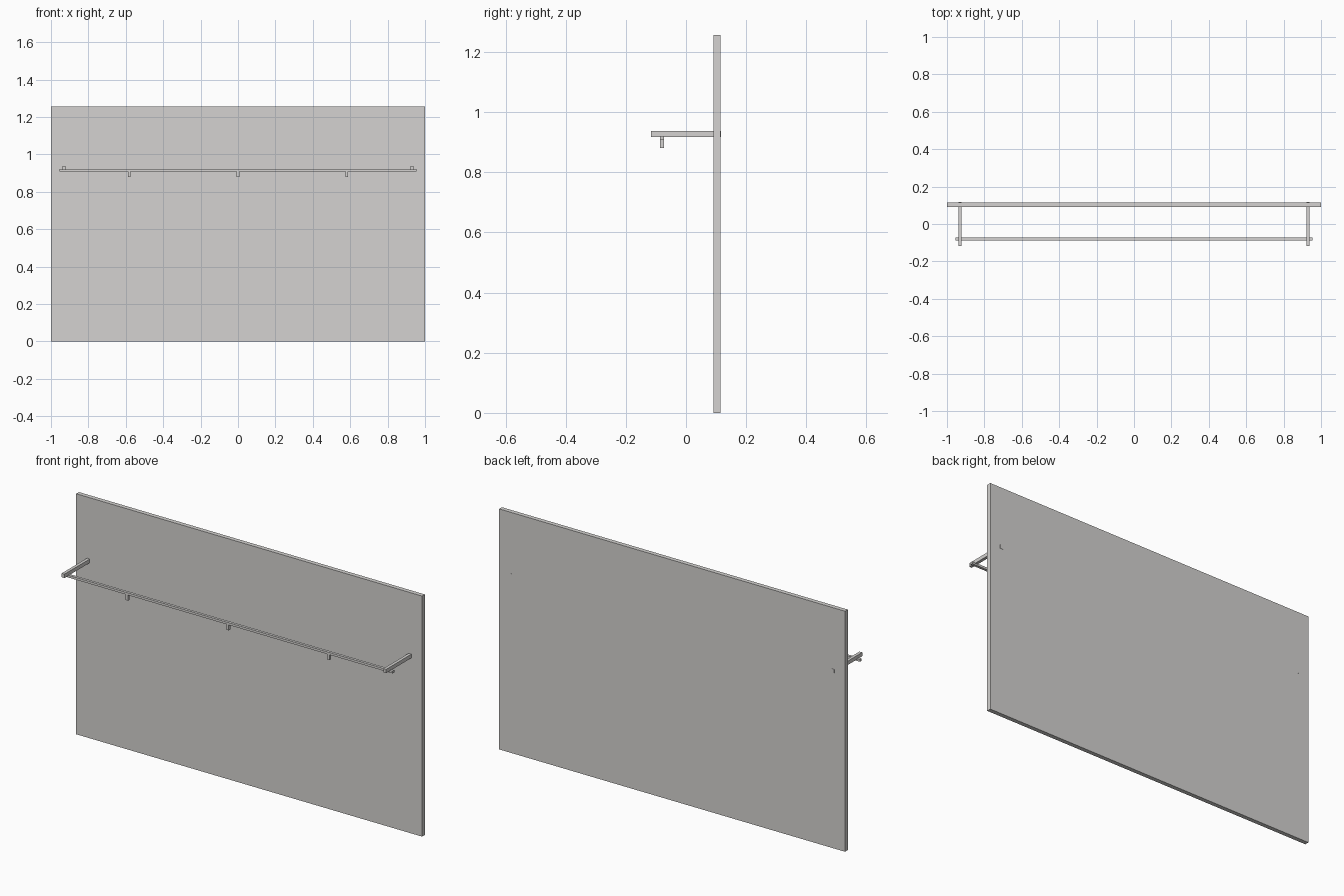
import bpy

if "Cube" in bpy.data.objects:
    bpy.data.objects.remove(bpy.data.objects["Cube"])

# One flat light grey for the whole fitting
grey = bpy.data.materials.new("light warm grey")
grey.diffuse_color = (0.66, 0.65, 0.635, 1)
grey.use_nodes = True
grey.node_tree.nodes["Principled BSDF"].inputs["Base Color"].default_value = grey.diffuse_color


def box(name, x, y, z):
    """Axis-aligned box from (min, max) pairs."""
    bpy.ops.mesh.primitive_cube_add(size=1, location=[(a + b) / 2 for a, b in (x, y, z)])
    ob = bpy.context.object
    ob.name = name
    ob.scale = [b - a for a, b in (x, y, z)]
    bpy.ops.object.transform_apply(location=False, rotation=False, scale=True)
    ob.data.materials.append(grey)
    return ob


# Back panel
box("wall_panel", (-1, 1), (0.092, 0.115), (0, 1.257))

# Arms passing through the panel, ends just proud of its back
for side, cx in (("left", -0.93), ("right", 0.93)):
    box(side + "_bracket_arm", (cx - 0.008, cx + 0.008), (-0.1165, 0.1163), (0.917, 0.937))

# Hanging rail under the arms
box("hanging_rail", (-0.955, 0.955), (-0.087, -0.073), (0.909, 0.921))

# Pegs below the rail
for i, cx in enumerate((-0.582, 0, 0.582)):
    box(f"rail_peg_{i + 1}", (cx - 0.007, cx + 0.007), (-0.0865, -0.0735), (0.88, 0.909))
